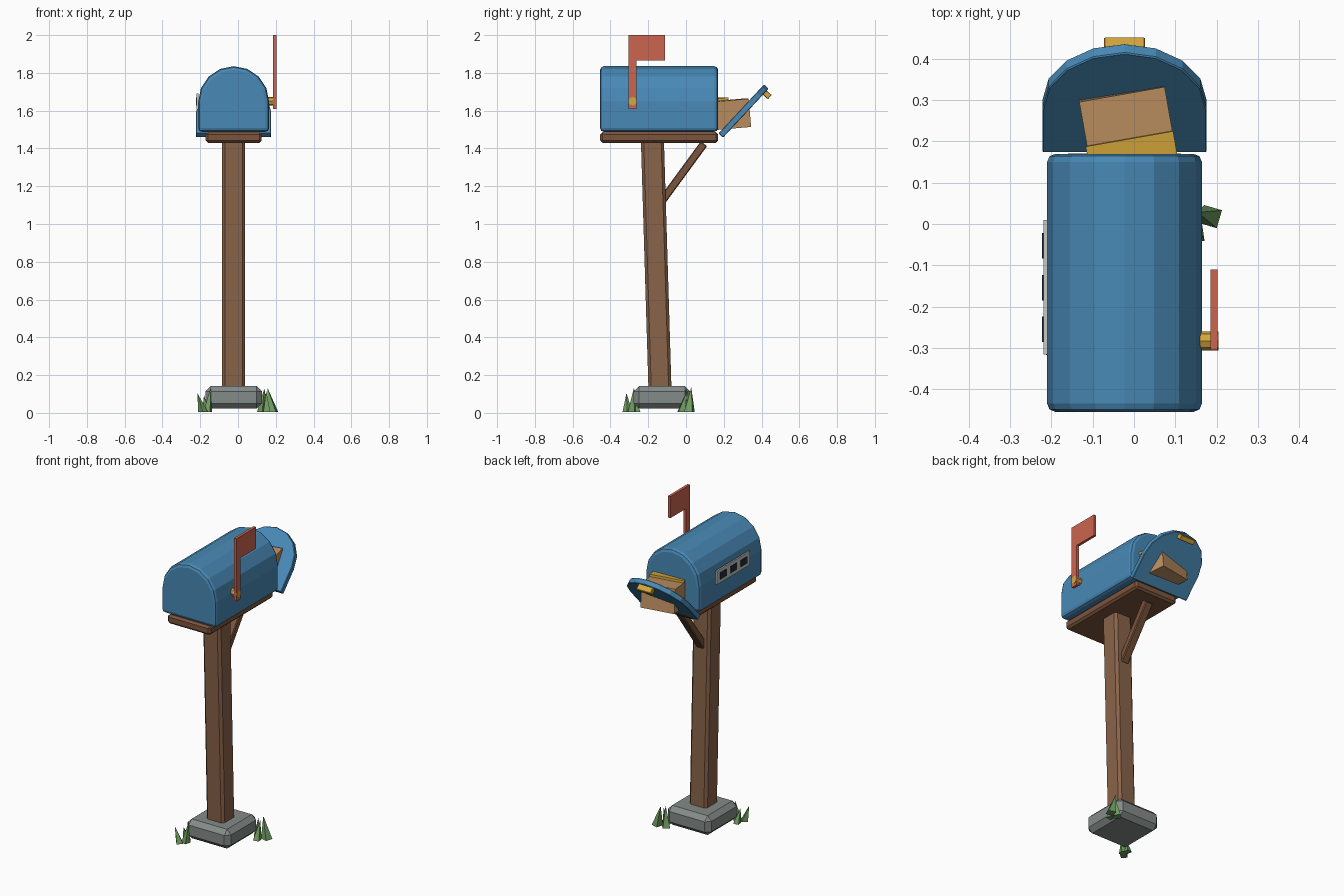
import bpy, bmesh, math
from mathutils import Vector, Matrix, Euler

if "Cube" in bpy.data.objects:
    bpy.data.objects.remove(bpy.data.objects["Cube"])

CX = -0.023  # centre line of box, post and base


def material(name, rgb):
    m = bpy.data.materials.new(name)
    m.use_nodes = True
    col = (*rgb, 1)
    m.diffuse_color = col
    m.node_tree.nodes["Principled BSDF"].inputs["Base Color"].default_value = col
    return m


BLUE = material("box blue", (0.065, 0.25, 0.47))
WOOD = material("post wood", (0.25, 0.125, 0.068))
DARK_WOOD = material("board wood", (0.2, 0.09, 0.045))
RED = material("flag red", (0.6, 0.13, 0.08))
GOLD = material("brass gold", (0.66, 0.38, 0.045))
STONE = material("base stone", (0.23, 0.26, 0.25))
GRASS = material("grass green", (0.16, 0.33, 0.12))
CARD = material("parcel card", (0.52, 0.28, 0.12))
PALE = material("plate pale", (0.56, 0.58, 0.54))
NAVY = material("plate dark", (0.015, 0.025, 0.04))


def finish(name, bm, mat, bevel=0, segments=1):
    bmesh.ops.recalc_face_normals(bm, faces=bm.faces)
    me = bpy.data.meshes.new(name)
    bm.to_mesh(me)
    bm.free()
    me.materials.append(mat)
    ob = bpy.data.objects.new(name, me)
    bpy.context.collection.objects.link(ob)
    if bevel:
        mod = ob.modifiers.new("bevel", "BEVEL")
        mod.width, mod.segments = bevel, segments
        mod.limit_method = "ANGLE"
        mod.angle_limit = math.radians(40)
    return ob


def box(name, centre, size, mat, rot=(0, 0, 0), bevel=0, segments=1):
    bm = bmesh.new()
    bmesh.ops.create_cube(bm, size=1)
    bmesh.ops.scale(bm, vec=size, verts=bm.verts)
    ob = finish(name, bm, mat, bevel, segments)
    ob.location = centre
    ob.rotation_euler = [math.radians(a) for a in rot]
    return ob


def prism(name, outline, depth, mat, bevel=0, segments=1):
    """Outline in x-z, extruded along +y."""
    bm = bmesh.new()
    face = bm.faces.new([bm.verts.new((x, 0, z)) for x, z in outline])
    out = bmesh.ops.extrude_face_region(bm, geom=[face])
    moved = [g for g in out["geom"] if isinstance(g, bmesh.types.BMVert)]
    bmesh.ops.translate(bm, vec=(0, depth, 0), verts=moved)
    return finish(name, bm, mat, bevel, segments)


def arch(radius, straight, steps=8):
    pts = [(-radius, 0), (radius, 0)]
    for i in range(steps + 1):
        a = math.pi * i / steps
        pts.append((radius * math.cos(a), straight + radius * math.sin(a)))
    return pts


def beam(name, start, end, width, depth, mat, bevel):
    """Straight timber between two points in the x = CX plane."""
    a, b = Vector(start), Vector(end)
    d = b - a
    tilt = -math.degrees(math.atan2(d.y, d.z))
    return box(name, (a + b) / 2, (width, depth, d.length), mat, (tilt, 0, 0), bevel)


# Stone base, leaning post, brace and board
box("stone_base", (CX, -0.127, 0.082), (0.3, 0.3, 0.12), STONE, bevel=0.028)
beam("post", (CX, -0.137, 0.1), (CX, -0.178, 1.45), 0.122, 0.122, WOOD, 0.015)
beam("brace", (CX, -0.125, 1.125), (CX, 0.095, 1.425), 0.05, 0.042, DARK_WOOD, 0.005)
box("base_board", (CX, -0.142, 1.458), (0.296, 0.625, 0.056), DARK_WOOD,
    bevel=0.012)

# Arched box
body = prism("mailbox_body", arch(0.1875, 0.16), 0.625, BLUE, 0.02, 2)
body.location = (CX, -0.455, 1.488)

# Open door, hinged at the bottom, with its pull
DOOR_TILT = math.radians(-43)
HINGE = Vector((CX, 0.172, 1.48))
door = prism("door", arch(0.199, 0.155), 0.033, BLUE, 0.003)
door.location = HINGE
door.rotation_euler = (DOOR_TILT, 0, 0)
pull_at = HINGE + Matrix.Rotation(DOOR_TILT, 3, "X") @ Vector((0, 0.048, 0.325))
box("door_pull", pull_at, (0.1, 0.04, 0.03), GOLD,
    (math.degrees(DOOR_TILT), 0, 0), 0.003)

# Mail inside
box("parcel", (-0.013, 0.222, 1.58), (0.21, 0.2, 0.15), CARD, (5, 0, 10))
box("envelope", (0.001, 0.138, 1.657), (0.215, 0.14, 0.014), GOLD, (5, 0, 10))

# Signal flag and its pivot
FLAG_X = 0.194
box("flag_arm", (FLAG_X, -0.284, 1.805), (0.017, 0.043, 0.39), RED)
box("flag_blade", (FLAG_X, -0.208, 1.933), (0.017, 0.195, 0.134), RED)
bm = bmesh.new()
bmesh.ops.create_cone(bm, cap_ends=True, segments=8, radius1=0.023, radius2=0.023,
                      depth=0.05)
pivot = finish("flag_pivot", bm, GOLD)
pivot.location = (0.18, -0.283, 1.65)
pivot.rotation_euler = (0, math.pi / 2, 0)

# Side plate with three dark marks
box("side_plate", (-0.2145, -0.153, 1.648), (0.0095, 0.325, 0.085), PALE)
for i in range(3):
    box(f"plate_mark_{i + 1}", (-0.2205, -0.255 + i * 0.101, 1.648),
        (0.004, 0.062, 0.042), NAVY)


# Grass tufts on two opposite corners
def tuft(name, blades):
    for i, (base, lean, height, radius) in enumerate(blades):
        bm = bmesh.new()
        bmesh.ops.create_cone(bm, cap_ends=True, segments=4, radius1=radius,
                              radius2=0, depth=height)
        bmesh.ops.remove_doubles(bm, verts=bm.verts, dist=0.0001)
        bmesh.ops.rotate(bm, verts=bm.verts, cent=(0, 0, 0),
                         matrix=Euler((0, 0, 0.5 + i)).to_matrix())
        for v in bm.verts:
            if v.co.z > 0:
                v.co.x += lean[0]
                v.co.y += lean[1]
        blade = finish(f"{name}_{i + 1}", bm, GRASS)
        blade.location = (*base, 0.005 + height / 2)


tuft("grass_right", [((0.185, 0.018), (-0.03, 0.01), 0.13, 0.032),
                     ((0.13, 0.01), (0.01, -0.01), 0.125, 0.03),
                     ((0.15, -0.025), (0.0, 0.03), 0.11, 0.026)])
tuft("grass_left", [((-0.16, -0.285), (0.015, 0.01), 0.13, 0.026),
                    ((-0.185, -0.31), (-0.03, -0.005), 0.1, 0.026),
                    ((-0.17, -0.26), (-0.01, -0.02), 0.09, 0.024)])
